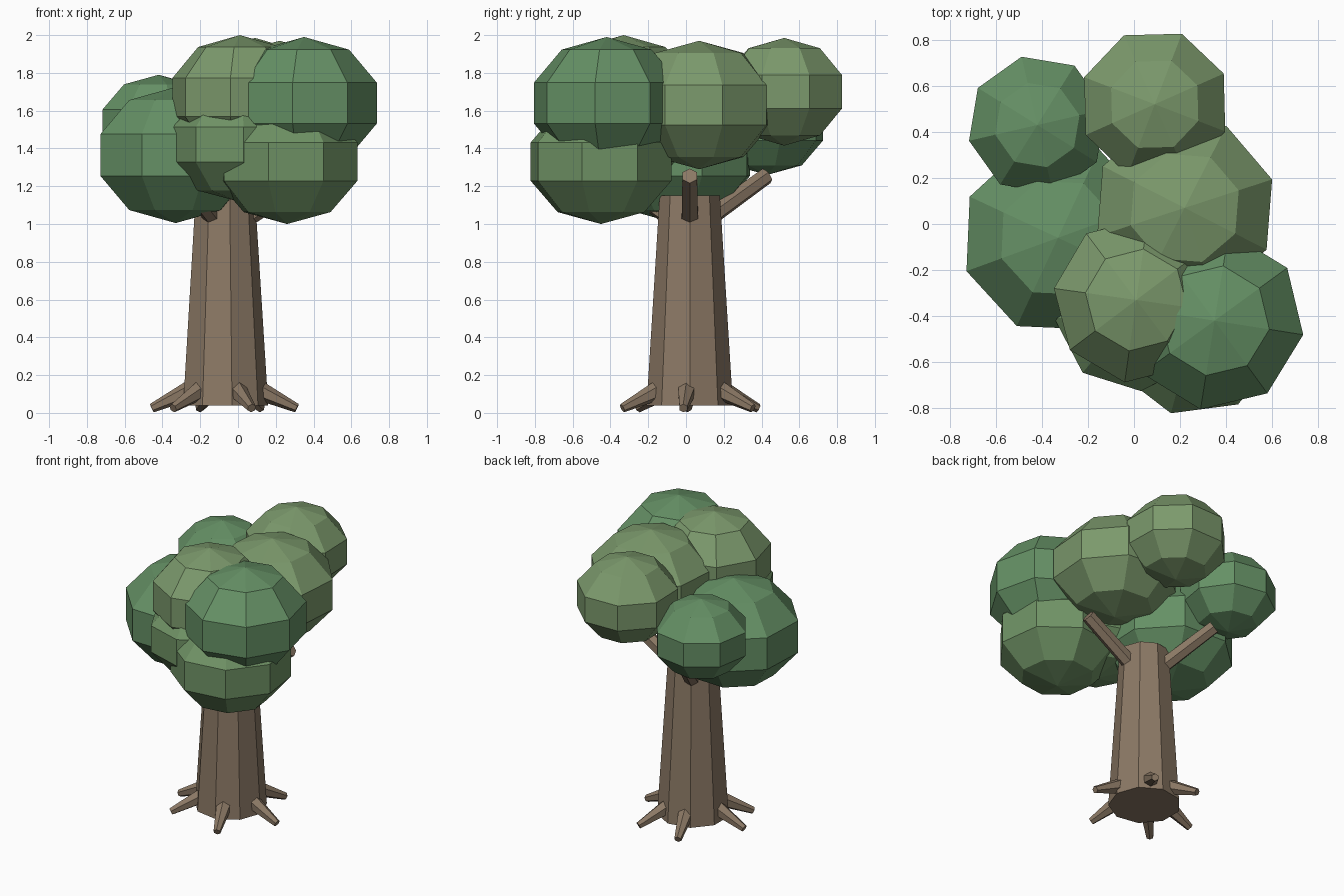
import bpy
from math import radians, cos, sin
from mathutils import Vector

if "Cube" in bpy.data.objects:
    bpy.data.objects.remove(bpy.data.objects["Cube"])

CENTRE = Vector((-0.072, 0.02, 0))


def material(name, colour):
    mat = bpy.data.materials.new(name)
    mat.diffuse_color = (*colour, 1)
    mat.use_nodes = True
    mat.node_tree.nodes["Principled BSDF"].inputs["Base Color"].default_value = mat.diffuse_color
    return mat


bark = material("bark", (0.26, 0.19, 0.13))
leaf_cool = material("leaf_cool", (0.13, 0.28, 0.13))
leaf_mid = material("leaf_mid", (0.16, 0.29, 0.13))
leaf_warm = material("leaf_warm", (0.20, 0.32, 0.15))


def finish(name, mat):
    obj = bpy.context.object
    obj.name = name
    obj.data.materials.append(mat)
    return obj


def limb(name, start, end, r1, r2, sides):
    """Tapered prism from start to end."""
    axis = end - start
    bpy.ops.mesh.primitive_cone_add(
        vertices=sides, radius1=r1, radius2=r2, depth=axis.length,
        location=(start + end) / 2,
        rotation=axis.to_track_quat('Z', 'Y').to_euler())
    return finish(name, bark)


def around(angle, dist, z):
    """Point at a given angle and distance from the trunk axis."""
    a = radians(angle)
    return CENTRE + Vector((dist * cos(a), dist * sin(a), z))


# Trunk: nine-sided taper with a corner facing +x
bpy.ops.mesh.primitive_cone_add(
    vertices=9, radius1=0.232, radius2=0.162, depth=1.11,
    location=CENTRE + Vector((0, 0, 0.595)), rotation=(0, 0, radians(-90)))
finish("trunk", bark)

# Roots splaying out at the foot
for i, angle in enumerate((-5, 60, 110, 182, 225, -68)):
    limb(f"root_{i + 1}", around(angle, 0.16, 0.13),
         around(angle, 0.385, 0.025), 0.055, 0.024, 6)

# Three branches rising into the crown
for i, angle in enumerate((0, 120, 240)):
    limb(f"branch_{i + 1}", around(angle, 0.08, 1.01),
         around(angle, 0.47, 1.255), 0.05, 0.045, 6)

# Leaf clumps: name, centre, horizontal radius, vertical radius, turn, material
clumps = [
    ("leaves_top_right", (0.35, -0.42, 1.64), 0.41, 0.35, 36, leaf_cool),
    ("leaves_top_front", (0.01, -0.33, 1.67), 0.38, 0.33, 37, leaf_warm),
    ("leaves_low_right", (0.26, -0.45, 1.33), 0.405, 0.33, 30, leaf_mid),
    ("leaves_low_left", (-0.33, -0.06, 1.365), 0.445, 0.36, 20, leaf_cool),
    ("leaves_back_left", (-0.42, 0.43, 1.525), 0.32, 0.265, 13, leaf_cool),
    ("leaves_back", (0.09, 0.52, 1.70), 0.345, 0.285, 24, leaf_warm),
    ("leaves_middle", (0.22, 0.07, 1.63), 0.42, 0.34, 18, leaf_warm),
    ("leaves_low_front", (0.0, -0.38, 1.42), 0.365, 0.30, 5, leaf_mid),
]
for name, loc, rh, rz, turn, mat in clumps:
    bpy.ops.mesh.primitive_uv_sphere_add(
        segments=8, ring_count=5, radius=1, location=loc,
        rotation=(0, 0, radians(turn)))
    finish(name, mat).scale = (rh, rh, rz)
